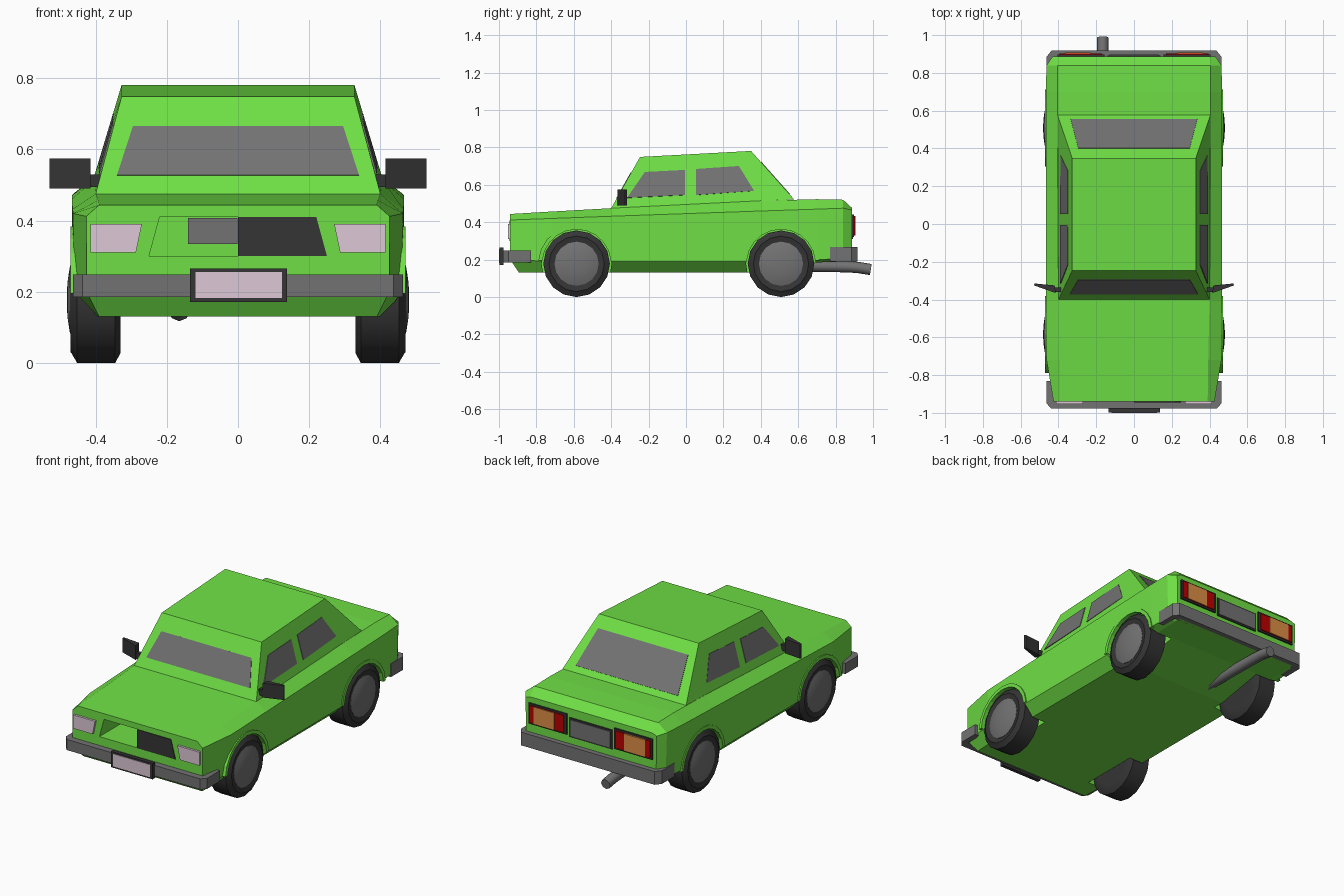
import bpy, bmesh, math
from mathutils import Vector, geometry

if "Cube" in bpy.data.objects:
    bpy.data.objects.remove(bpy.data.objects["Cube"])


def material(name, r, g, b):
    m = bpy.data.materials.new(name)
    m.diffuse_color = (r, g, b, 1)
    m.use_nodes = True
    m.node_tree.nodes["Principled BSDF"].inputs["Base Color"].default_value = m.diffuse_color
    return m


GREEN = material("green paint", 0.16, 0.74, 0.06)
GRAY = material("gray glass and trim", 0.17, 0.17, 0.17)
DARK = material("dark rubber", 0.035, 0.035, 0.035)
PALE = material("pale lamp", 0.73, 0.58, 0.67)
RED = material("red lamp", 0.5, 0.0, 0.0)
ORANGE = material("orange lamp", 0.72, 0.27, 0.06)


def finish(name, bm, mat, mirror=False):
    bmesh.ops.recalc_face_normals(bm, faces=bm.faces[:])
    me = bpy.data.meshes.new(name)
    bm.to_mesh(me)
    bm.free()
    me.materials.append(mat)
    ob = bpy.data.objects.new(name, me)
    bpy.context.collection.objects.link(ob)
    if mirror:
        ob.modifiers.new("mirror", 'MIRROR').use_mirror_merge = False
    return ob


def prism(name, pts, vec, mat, mirror=False):
    """Flat outline pushed along vec."""
    bm = bmesh.new()
    a = [bm.verts.new(p) for p in pts]
    b = [bm.verts.new(Vector(p) + Vector(vec)) for p in pts]
    bm.faces.new(a)
    bm.faces.new(b[::-1])
    for i in range(len(a)):
        j = (i + 1) % len(a)
        bm.faces.new((a[i], b[i], b[j], a[j]))
    return finish(name, bm, mat, mirror)


def pane(name, pts, mat, mirror=False):
    """Thin plate straddling a sloped surface."""
    n = geometry.normal([Vector(p) for p in pts])
    return prism(name, [Vector(p) - n * 0.003 for p in pts], n * 0.006, mat, mirror)


def box(name, x0, x1, y0, y1, z0, z1, mat, mirror=False):
    return prism(name, [(x0, y0, z0), (x1, y0, z0), (x1, y0, z1), (x0, y0, z1)],
                 (0, y1 - y0, 0), mat, mirror)


def lathe(name, profile, cy, cz, mat, n=16):
    """Revolve (x, radius) points about a wheel axle."""
    bm = bmesh.new()
    rings = [[bm.verts.new((x, cy + r * math.cos(2 * math.pi * i / n), cz + r * math.sin(2 * math.pi * i / n)))
              for i in range(n)] for x, r in profile]
    for p, q in zip(rings, rings[1:]):
        for i in range(n):
            bm.faces.new((p[i], p[(i + 1) % n], q[(i + 1) % n], q[i]))
    bm.faces.new(rings[0])
    bm.faces.new(rings[-1])
    return finish(name, bm, mat, True)


def select(ob):
    bpy.ops.object.select_all(action='DESELECT')
    ob.select_set(True)
    bpy.context.view_layer.objects.active = ob


# Lower body: stations of (bottom, sill, belt, top) points on the +x side
stations = [
    [(.39, -.893, .13), (.425, -.94, .20), (.426, -.94, .412), (.39, -.94, .444)],
    [(.40, -.72, .13), (.462, -.72, .19), (.463, -.72, .42), (.393, -.72, .457)],
    [(.40, -.40, .13), (.463, -.40, .19), (.465, -.40, .432), (.40, -.40, .475)],
    [(.40, .40, .13), (.463, .40, .19), (.467, .40, .46), (.405, .40, .515)],
    [(.41, .70, .185), (.463, .70, .20), (.467, .70, .47), (.405, .70, .523)],
    [(.41, .84, .19), (.455, .84, .205), (.463, .84, .475), (.405, .84, .52)],
    [(.41, .888, .19), (.425, .888, .205), (.43, .888, .465), (.40, .888, .476)],
]
bm = bmesh.new()
rows = []
for st in stations:
    right = [bm.verts.new(p) for p in st]
    left = [bm.verts.new((-x, y, z)) for x, y, z in st]
    rows.append(right + left[::-1])
for p, q in zip(rows, rows[1:]):
    for i in range(8):
        j = (i + 1) % 8
        bm.faces.new((p[i], p[j], q[j], q[i]))
for r in (rows[0], rows[-1]):
    for i in range(3):
        bm.faces.new((r[i], r[i + 1], r[6 - i], r[7 - i]))
body = finish("body", bm, GREEN)

# Wheel wells and the open half of the grille are cut out
WHEELS = (("front", -.585), ("rear", .508))
cutters = [lathe("well_cutter", [(.31, .187), (.6, .187)], y, .178, GREEN, 20) for _, y in WHEELS]
cutters.append(prism("grille_cutter", [(-.25, -1, .30), (0, -1, .30), (0, -1, .41), (-.22, -1, .41)],
                     (0, .35, 0), GREEN))
for c in cutters:
    mod = body.modifiers.new("cut", 'BOOLEAN')
    mod.operation, mod.object, mod.solver = 'DIFFERENCE', c, 'EXACT'
    select(body)
    bpy.ops.object.modifier_apply(modifier=mod.name)
    bpy.data.objects.remove(c)

# Cabin
base = [(-.40, -.40, .475), (.40, -.40, .475), (.405, .578, .522), (-.405, .578, .522)]
roof = [(-.327, -.246, .749), (.327, -.246, .749), (.327, .348, .781), (-.327, .348, .781)]
bm = bmesh.new()
b = [bm.verts.new(p) for p in base]
t = [bm.verts.new(p) for p in roof]
bm.faces.new(b)
bm.faces.new(t)
for i in range(4):
    j = (i + 1) % 4
    bm.faces.new((b[i], b[j], t[j], t[i]))
finish("cabin", bm, GREEN)


# Windows, placed on the sloped cabin faces
def on_front(x, z):
    return (x, -.40 + (z - .475) * .562, z)


def on_back(x, z):
    return (x, .578 - (z - .522) * .888, z)


def on_side(y, z):
    return (.402 - .28 * (z - .495 - .05 * y), y, z)


pane("windshield", [on_front(*p) for p in ((-.34, .527), (.34, .527), (.295, .665), (-.295, .665))], GRAY)
pane("rear_window", [on_back(*p) for p in ((-.335, .55), (.335, .55), (.295, .723), (-.295, .723))], GRAY)
pane("front_side_window", [on_side(*p) for p in ((-.315, .53), (-.005, .545), (-.005, .679), (-.22, .668))], GRAY, True)
pane("rear_side_window", [on_side(*p) for p in ((.053, .545), (.364, .567), (.283, .70), (.053, .684))], GRAY, True)

# Wheels and arch lips
for name, y in WHEELS:
    tyre = lathe(name + "_tyre", [(.33, .12), (.33, .15), (.345, .178), (.452, .178), (.467, .152),
                                  (.47, .148), (.462, .12)], y, .178, DARK)
    hub = lathe(name + "_hub", [(.44, .118), (.464, .118), (.473, .09), (.479, .05), (.481, .015)], y, .178, GRAY)
    for ob in (tyre, hub):
        select(ob)
        bpy.ops.object.shade_smooth_by_angle(angle=math.radians(30))
    arc = [math.radians(5 + 17 * i) for i in range(11)]
    outline = [(.44, y + .205 * math.cos(a), .178 + .205 * math.sin(a)) for a in arc]
    outline += [(.44, y + .184 * math.cos(a), .178 + .184 * math.sin(a)) for a in arc[::-1]]
    prism(name + "_arch_lip", outline, (.03, 0, 0), GREEN, True)


# Wrap-around bumpers
def bumper(name, s, end, corner, face, z0, z1):
    half = [(.463, end), (.463, corner), (.437, face)]
    inner = [(.43, face - s * .05), (.43, end)]
    pts = half + [(-x, y) for x, y in half[::-1]] + [(-x, y) for x, y in inner[::-1]] + inner
    prism(name, [(x, y, z0) for x, y in pts], (0, 0, z1 - z0), GRAY)


bumper("front_bumper", -1, -.83, -.95, -.978, .185, .248)
bumper("rear_bumper", 1, .77, .885, .918, .19, .268)

# Front face: number plate, headlights, grille
box("plate_frame", -.135, .138, -.997, -.975, .172, .266, DARK)
box("plate", -.12, .123, -1.0, -.994, .182, .256, PALE)
prism("headlight", [(.287, -.953, .31), (.414, -.953, .31), (.414, -.953, .39), (.27, -.953, .39)],
      (0, .02, 0), PALE, True)
prism("grille", [(0, -.944, .30), (.25, -.944, .30), (.22, -.944, .41), (0, -.944, .41)], (0, .008, 0), DARK)
box("grille_inner_panel", -.14, -.002, -.66, -.652, .335, .408, GRAY)

# Tail lights and rear panel
box("tail_light_frame", .155, .405, .88, .897, .32, .442, DARK, True)
box("tail_light_red", .17, .395, .88, .903, .33, .432, RED, True)
box("tail_light_orange", .23, .365, .88, .907, .33, .432, ORANGE, True)
box("rear_panel_frame", -.14, .14, .88, .893, .31, .425, DARK)
box("rear_panel", -.13, .13, .88, .897, .32, .415, GRAY)

# Door mirrors
prism("door_mirror", [(.415, -.365, .49), (.42, -.325, .49), (.525, -.315, .49), (.53, -.325, .49)],
      (0, 0, .085), DARK, True)
box("mirror_arm", .38, .43, -.36, -.335, .495, .53, DARK, True)

# Exhaust pipe
cu = bpy.data.curves.new("exhaust", 'CURVE')
cu.dimensions = '3D'
cu.bevel_depth, cu.bevel_resolution, cu.use_fill_caps = .03, 2, True
sp = cu.splines.new('POLY')
path = [(.45, .168), (.86, .162), (.92, .158), (.988, .147)]
sp.points.add(len(path) - 1)
for pt, (y, z) in zip(sp.points, path):
    pt.co = (-.165, y, z, 1)
cu.materials.append(GRAY)
pipe = bpy.data.objects.new("exhaust", cu)
bpy.context.collection.objects.link(pipe)
select(pipe)
bpy.ops.object.convert(target='MESH')
